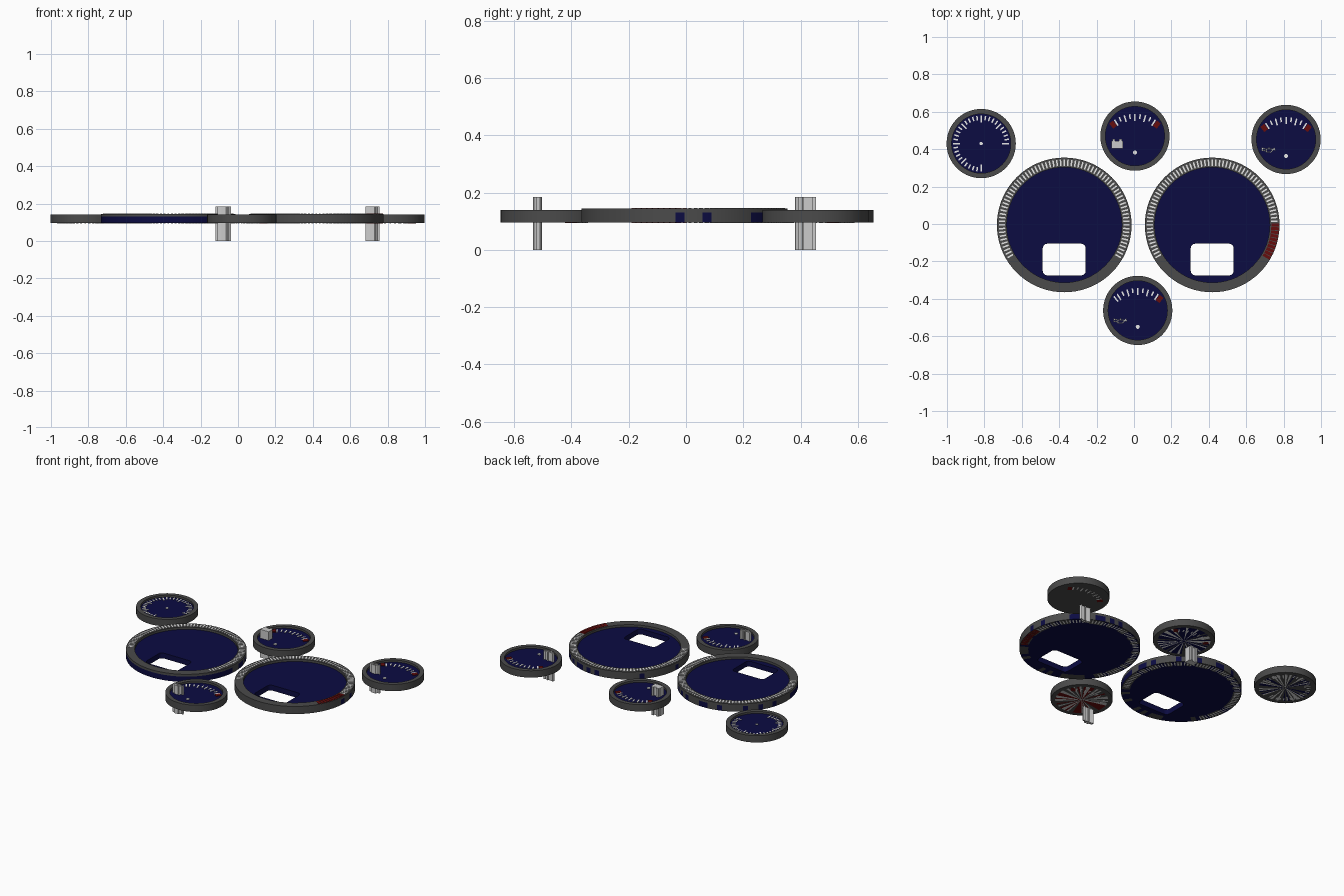
import bpy, bmesh, math, random
from mathutils import Matrix, Vector

random.seed(4)
if "Cube" in bpy.data.objects:
    bpy.data.objects.remove(bpy.data.objects["Cube"])


def material(name, rgb):
    m = bpy.data.materials.new(name)
    m.use_nodes = True
    m.diffuse_color = (*rgb, 1)
    m.node_tree.nodes["Principled BSDF"].inputs["Base Color"].default_value = (*rgb, 1)
    return m


MATS = [material("navy", (.0035, .0035, .055)),
        material("rim_grey", (.07, .07, .07)),
        material("white", (.85, .85, .85)),
        material("dark_red", (.13, .004, .004)),
        material("light_grey", (.6, .6, .6))]
NAVY, RIM, WHITE, RED, LIGHT = range(len(MATS))
BASE = .095


def finish(name, bm, loc=(0, 0, 0)):
    bmesh.ops.recalc_face_normals(bm, faces=bm.faces)
    me = bpy.data.meshes.new(name)
    bm.to_mesh(me)
    bm.free()
    for m in MATS:
        me.materials.append(m)
    ob = bpy.data.objects.new(name, me)
    ob.location = loc
    bpy.context.collection.objects.link(ob)
    return ob


def activate(ob):
    bpy.ops.object.select_all(action='DESELECT')
    ob.select_set(True)
    bpy.context.view_layer.objects.active = ob


def box(bm, x, y, z0, z1, sx, sy, angle=0, mat=WHITE):
    mx = (Matrix.Translation((x, y, (z0 + z1) / 2)) @ Matrix.Rotation(angle, 4, 'Z')
          @ Matrix.Diagonal((sx, sy, z1 - z0, 1)))
    verts = bmesh.ops.create_cube(bm, size=1, matrix=mx)["verts"]
    for f in {f for v in verts for f in v.link_faces}:
        f.material_index = mat


def tick(bm, deg, r0, r1, width, top, mat=WHITE, cy=0):
    a, r = math.radians(deg), (r0 + r1) / 2
    box(bm, r * math.cos(a), cy + r * math.sin(a), BASE - .0005, top, r1 - r0, width, a, mat)


def stroke(bm, points, z0, z1, width):
    # chain of thin upright walls
    for a, b in zip(points, points[1:]):
        d = Vector(b) - Vector(a)
        mid = (Vector(a) + Vector(b)) / 2
        box(bm, mid.x, mid.y, z0, z1, d.length + width, width, math.atan2(d.y, d.x), LIGHT)


def dot(bm, y, radius, top):
    mx = Matrix.Translation((0, y, top - .01))
    verts = bmesh.ops.create_cone(bm, cap_ends=True, segments=12, radius1=radius,
                                  radius2=radius, depth=.02, matrix=mx)["verts"]
    for f in {f for v in verts for f in v.link_faces}:
        f.material_index = WHITE


def housing(name, loc, r, r_in, face_z, top, bottom, edge, side):
    # lathed dish: recessed dial surrounded by a raised flat rim
    bm = bmesh.new()
    prof = [(0, BASE), (r_in, BASE), (r, BASE), (r, face_z), (r, top),
            (r_in, top), (r_in, face_z), (0, face_z)]
    vs = [bm.verts.new((x, 0, z)) for x, z in prof]
    es = [bm.edges.new(p) for p in zip(vs, vs[1:])]
    bmesh.ops.spin(bm, geom=vs + es, cent=(0, 0, 0), axis=(0, 0, 1),
                   angle=math.tau, steps=72)
    bmesh.ops.remove_doubles(bm, verts=bm.verts, dist=.0001)
    bmesh.ops.recalc_face_normals(bm, faces=bm.faces)
    for f in bm.faces:
        c, n = f.calc_center_median(), f.normal
        if n.z < -.5:
            f.material_index = random.choice(bottom if c.xy.length < r_in * .9 else edge)
        elif n.z > .5:
            f.material_index = NAVY if c.z < face_z + .001 else RIM
        else:
            f.material_index = side(c) if c.z < face_z else RIM
    ob = finish(name, bm, loc)
    activate(ob)
    bpy.ops.object.shade_smooth_by_angle(angle=math.radians(30))
    return ob


def cut_window(ob):
    # rounded opening through the lower part of the dial
    bm = bmesh.new()
    box(bm, 0, -.185, 0, .3, .23, .17, 0, NAVY)
    upright = [e for e in bm.edges if abs(e.verts[0].co.z - e.verts[1].co.z) > .1]
    bmesh.ops.bevel(bm, geom=upright, offset=.025, segments=4, profile=.5, affect='EDGES')
    cutter = finish("window_cutter", bm, ob.location)
    cutter.hide_render = True
    mod = ob.modifiers.new("window", 'BOOLEAN')
    mod.operation, mod.solver, mod.object = 'DIFFERENCE', 'EXACT', cutter
    bpy.context.view_layer.update()
    activate(ob)
    bpy.ops.object.modifier_apply(modifier=mod.name)
    bpy.data.objects.remove(cutter)


def large_gauge(name, x, red_zone):
    def side(c):
        if c.y < -.02:
            return RIM if red_zone else NAVY
        return random.choice((NAVY, RIM, RIM))
    loc = (x, -.005, 0)
    cut_window(housing(name + "_housing", loc, .36, .308, .13, .145,
                       [NAVY], [NAVY, RIM], side))
    bm = bmesh.new()
    for i in range(73):
        deg = 210 - i * 240 / 72
        red = red_zone and deg < 1
        tick(bm, deg, .316, .357 if red else .35, .016 if red else .008,
             .147, RED if red else WHITE)
    finish(name + "_marks", bm, loc)


def small_housing(name, loc, bottom):
    housing(name + "_housing", loc, .185, .158, .127, .14, bottom, [RIM], lambda c: RIM)


def arc_gauge(name, x, y, bottom, red_left, icon):
    # fan-shaped scale swept about a low pivot
    loc = (x, y, 0)
    small_housing(name, loc, bottom)
    bm = bmesh.new()
    for i in range(9):
        tick(bm, 122 - i * 8, .17 if i % 2 == 0 else .182, .207, .008, .13, WHITE, -.088)
    for deg in ((52, 128) if red_left else (52,)):
        tick(bm, deg, .172, .207, .026, .131, RED, -.088)
    if not red_left:
        tick(bm, 128, .172, .207, .008, .13, WHITE, -.088)
    dot(bm, -.088, .011, .131)
    finish(name + "_marks", bm, loc)
    bm = bmesh.new()
    icon(bm)
    finish(name + "_symbol", bm, loc)


def battery(bm):
    box(bm, -.095, -.046, 0, .185, .062, .04, 0, LIGHT)
    for dx in (-.018, .018):
        box(bm, -.095 + dx, -.022, 0, .185, .014, .012, 0, LIGHT)


def oil_can(bm):
    body = [(-.105, -.068), (-.105, -.052), (-.077, -.052), (-.06, -.056),
            (-.063, -.047), (-.082, -.068), (-.105, -.068)]
    stroke(bm, body, 0, .185, .006)
    stroke(bm, [(-.105, -.052), (-.127, -.046), (-.127, -.058), (-.105, -.062)], 0, .185, .006)
    stroke(bm, [(-.092, -.052), (-.092, -.044)], 0, .185, .006)


# main pair of dials
large_gauge("left_dial", -.373, False)
large_gauge("right_dial", .418, True)

# round-scale dial
loc = (-.817, .43, 0)
small_housing("clock", loc, [RIM, RIM, WHITE, NAVY])
bm = bmesh.new()
for i in range(31):
    tick(bm, i * 9, .112 if i % 5 == 0 else .126, .15, .008, .13)
dot(bm, 0, .009, .131)
finish("clock_marks", bm, loc)

# fan-scale dials
arc_gauge("battery_gauge", .005, .47, [NAVY, NAVY, WHITE, RIM], True, battery)
arc_gauge("pressure_gauge", .813, .452, [RIM], True, oil_can)
arc_gauge("temperature_gauge", .02, -.462, [RED, RIM, LIGHT], False, oil_can)
